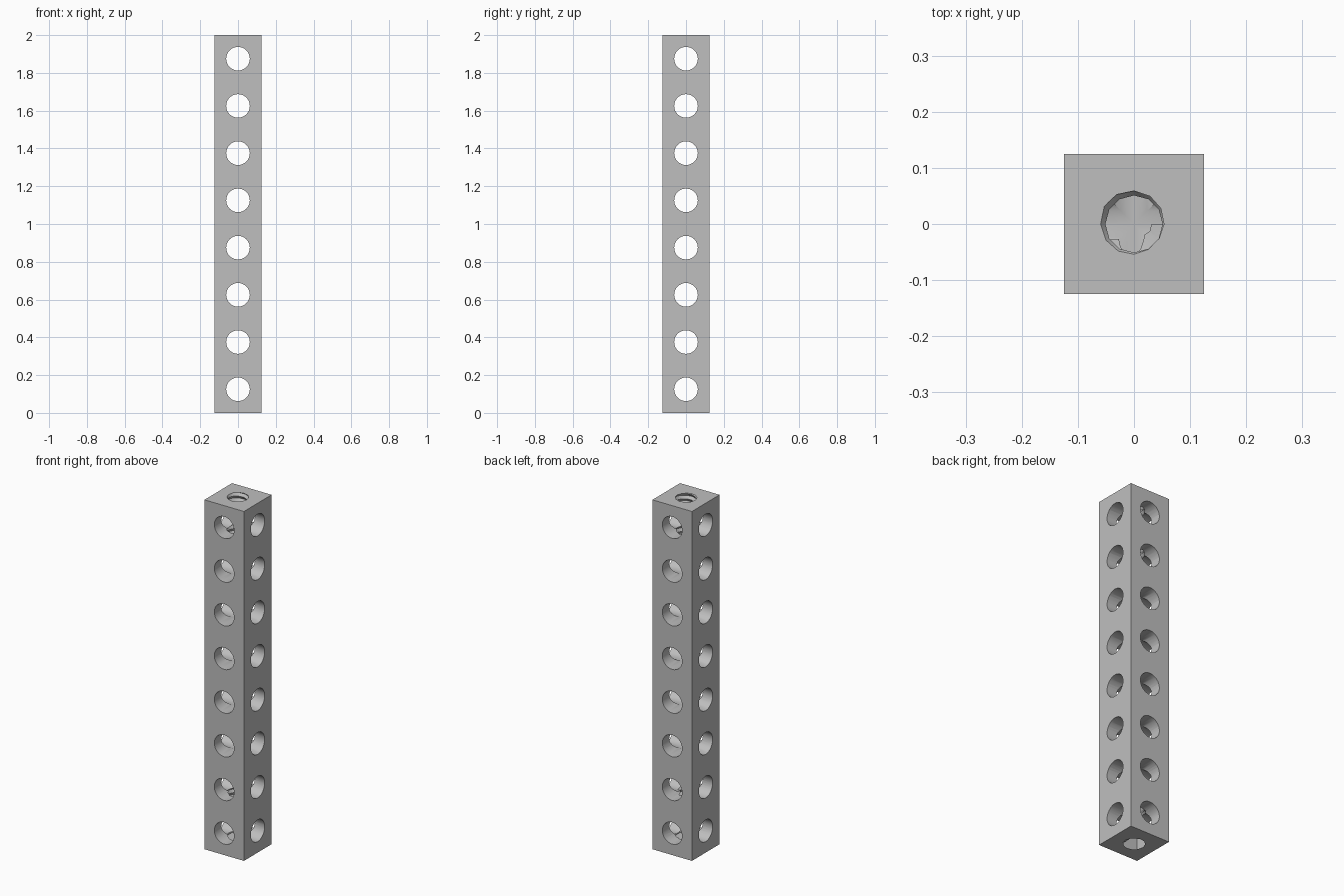
import bpy, bmesh, math
from mathutils import Matrix, Vector

if "Cube" in bpy.data.objects:
    bpy.data.objects.remove(bpy.data.objects["Cube"])

WIDTH, HEIGHT, PITCH = 0.25, 2.0, 0.25
HOLE_R = 0.0625

steel = bpy.data.materials.new("steel_grey")
steel.use_nodes = True
colour = (0.52, 0.52, 0.52, 1)
steel.diffuse_color = colour
steel.node_tree.nodes["Principled BSDF"].inputs["Base Color"].default_value = colour


def make_object(name, bm):
    bmesh.ops.recalc_face_normals(bm, faces=bm.faces[:])
    mesh = bpy.data.meshes.new(name)
    bm.to_mesh(mesh)
    bm.free()
    mesh.materials.append(steel)
    ob = bpy.data.objects.new(name, mesh)
    bpy.context.collection.objects.link(ob)
    return ob


def cross_holes(name, axis):
    """Row of eight round cutters along the bar, lying on one axis."""
    bm = bmesh.new()
    for i in range(8):
        z = PITCH * (i + 0.5)
        bmesh.ops.create_cone(
            bm, cap_ends=True, segments=32, radius1=HOLE_R, radius2=HOLE_R, depth=0.4,
            matrix=Matrix.Translation((0, 0, z)) @ Matrix.Rotation(math.pi / 2, 4, axis))
    return make_object(name, bm)


def thread_cutter(name, at_top):
    """Helical V-thread that runs from the bar end into the second cross hole."""
    n, lead, depth = 12, 0.031, 0.375
    r_out, r_in = 0.062, 0.051
    start = -0.05
    turns = int((depth - start) / lead) - 1
    bm = bmesh.new()

    def spiral(radius, offset):
        pts = []
        for i in range(n * turns + 1):
            a = 2 * math.pi * i / n
            pts.append(bm.verts.new((radius * math.cos(a), radius * math.sin(a),
                                     start + offset + lead * i / n)))
        return pts

    root, crest = spiral(r_out, 0), spiral(r_in, lead / 2)
    for i in range(n * turns):
        bm.faces.new((root[i], root[i + 1], crest[i + 1], crest[i]))
        if i + n < n * turns:
            bm.faces.new((crest[i], crest[i + 1], root[i + n + 1], root[i + n]))
    # Close both ends with fans
    low = bm.verts.new((0, 0, start))
    high = bm.verts.new((0, 0, start + lead * turns))
    middle = start + lead * turns / 2
    for e in [e for e in bm.edges if e.is_boundary]:
        a, b = e.verts
        bm.faces.new((a, b, low if a.co.z < middle else high))
    if at_top:
        bmesh.ops.rotate(bm, verts=bm.verts[:], cent=Vector((0, 0, HEIGHT / 2)),
                         matrix=Matrix.Rotation(math.pi, 3, 'X'))
    bmesh.ops.triangulate(bm, faces=bm.faces[:])
    return make_object(name, bm)


# Square bar
bm = bmesh.new()
bmesh.ops.create_cube(bm, size=1, matrix=Matrix.Translation((0, 0, HEIGHT / 2))
                      @ Matrix.Diagonal((WIDTH, WIDTH, HEIGHT, 1)))
bar = make_object("drilled_bar", bm)

# Drill the side holes and the threaded end holes
cutters = [cross_holes("side_hole_cutter", 'Y'), cross_holes("front_hole_cutter", 'X'),
           thread_cutter("bottom_thread_cutter", False), thread_cutter("top_thread_cutter", True)]
bpy.ops.object.select_all(action='DESELECT')
bpy.context.view_layer.objects.active = bar
bar.select_set(True)
for cutter in cutters:
    mod = bar.modifiers.new("drill", 'BOOLEAN')
    mod.operation, mod.solver, mod.object = 'DIFFERENCE', 'EXACT', cutter
    bpy.ops.object.modifier_apply(modifier=mod.name)
    bpy.data.objects.remove(cutter)

bpy.ops.object.shade_smooth_by_angle(angle=math.radians(28))
